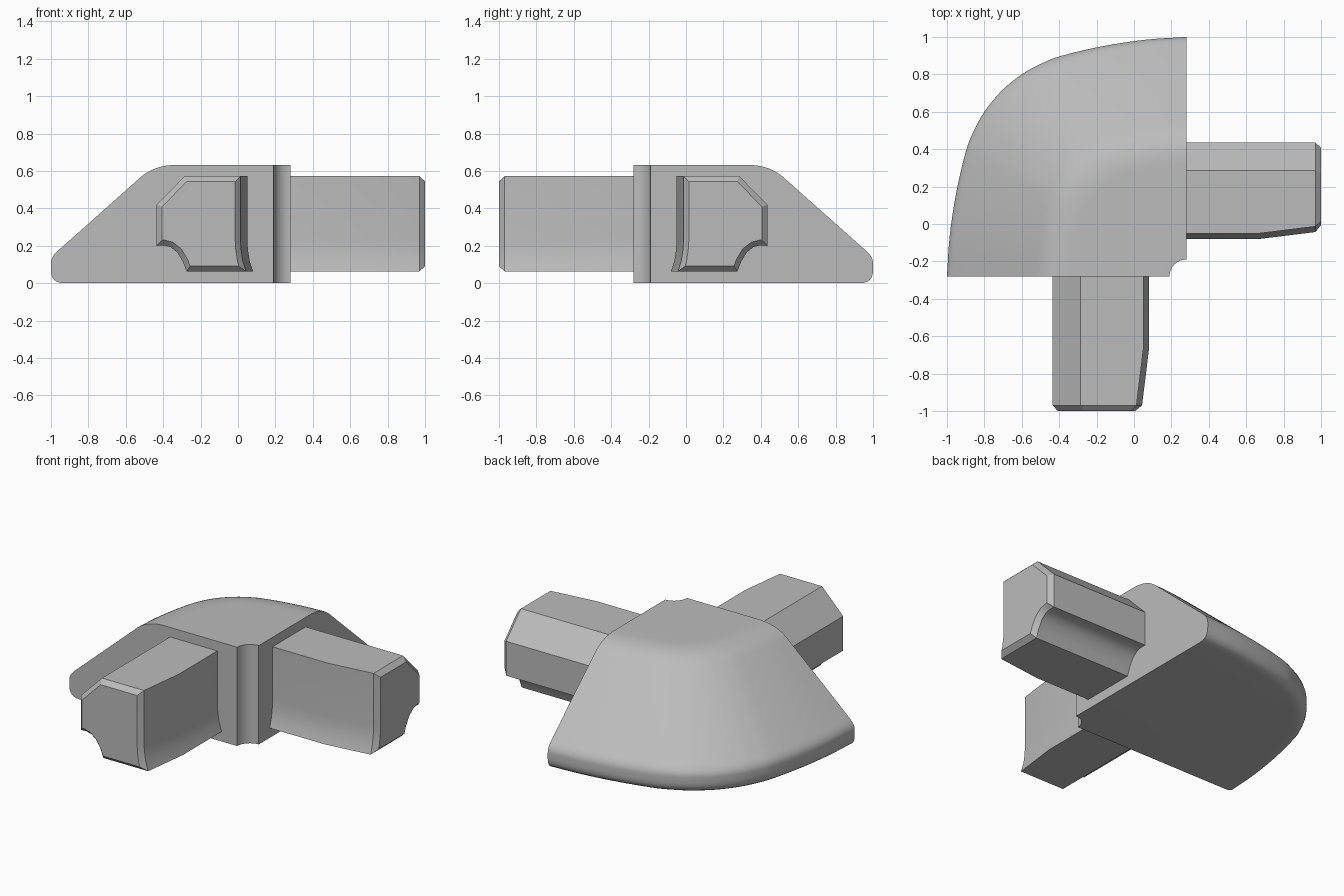
import bpy, bmesh, math
from mathutils import Vector

if "Cube" in bpy.data.objects:
    bpy.data.objects.remove(bpy.data.objects["Cube"])

grey = bpy.data.materials.new("mid grey")
grey.diffuse_color = (0.5, 0.5, 0.5, 1)
grey.use_nodes = True
grey.node_tree.nodes["Principled BSDF"].inputs["Base Color"].default_value = grey.diffuse_color

CORNER = Vector((0.28, -0.28))   # inner corner the body fans out from
REACH = 1.28                     # distance from that corner to the outer rim
NOTCH = 0.09                     # radius of the groove at the inner corner


def flip(p):
    """Mirror a plan point across the diagonal."""
    return Vector((-p[1], -p[0]))


def spline(points, steps):
    """Catmull-Rom curve through the points."""
    pts = [Vector(p) for p in points]
    pts = [2 * pts[0] - pts[1]] + pts + [2 * pts[-1] - pts[-2]]
    out = []
    for a, b, c, d in zip(pts, pts[1:], pts[2:], pts[3:]):
        for s in range(steps):
            t = s / steps
            out.append(0.5 * (2 * b + (c - a) * t + (2 * a - 5 * b + 4 * c - d) * t * t
                              + (3 * b - a - 3 * c + d) * t ** 3))
    return out + [pts[-2]]


def round_corner(a, b, c, n=7):
    """Quadratic fillet from a to c with control point b."""
    a, b, c = Vector(a), Vector(b), Vector(c)
    return [a * (1 - t) ** 2 + b * 2 * t * (1 - t) + c * t * t
            for t in (i / (n - 1) for i in range(n))]


def finish(bm, name):
    bmesh.ops.recalc_face_normals(bm, faces=bm.faces)
    mesh = bpy.data.meshes.new(name)
    bm.to_mesh(mesh)
    bm.free()
    obj = bpy.data.objects.new(name, mesh)
    bpy.context.collection.objects.link(obj)
    mesh.materials.append(grey)
    bpy.ops.object.select_all(action='DESELECT')
    obj.select_set(True)
    bpy.context.view_layer.objects.active = obj
    bpy.ops.object.shade_smooth_by_angle(angle=math.radians(25))
    return obj


def loft(bm, rings):
    """Skin closed rings and cap both ends; returns the last cap."""
    loops = [[bm.verts.new(p) for p in ring] for ring in rings]
    n = len(loops[0])
    for a, b in zip(loops, loops[1:]):
        for i in range(n):
            j = (i + 1) % n
            bm.faces.new((a[i], a[j], b[j], b[i]))
    bm.faces.new(loops[0][::-1])
    return bm.faces.new(loops[-1])


# Corner body: sloped profile fanned around the inner corner along a rounded plan
half = [(-1, -0.28), (-0.985, -0.06), (-0.95, 0.17), (-0.9, 0.385),
        (-0.86, 0.49), (-0.8, 0.6), (-0.71, 0.71)]
rim = spline(half + [flip(p) for p in half[-2::-1]], 4)
profile = (round_corner((-0.93, 0), (-1, 0), (-1, 0.07))
           + round_corner((-1, 0.105), (-1, 0.14), (-0.963, 0.173))
           + round_corner((-0.52, 0.567), (-0.445, 0.633), (-0.32, 0.633), 10))
rings = []
for p in rim:
    ray = p - CORNER
    groove = CORNER + ray.normalized() * NOTCH
    ring = [(*groove, 0)]
    for x, z in profile:
        q = CORNER + ray * ((0.28 - x) / REACH)
        ring.append((q.x, q.y, z))
    ring.append((*groove, 0.633))
    rings.append(ring)
bm = bmesh.new()
loft(bm, rings)
finish(bm, "corner_body")

# Insert arms: chamfered section with a scooped lower corner and a tapered inner side
outer_side = [(-0.275, 0.063), (-0.295, 0.115), (-0.325, 0.165), (-0.36, 0.193),
              (-0.395, 0.202), (-0.435, 0.2), (-0.435, 0.42), (-0.285, 0.572)]
inner_side = [(0.05, 0.572), (0.05, 0.23), (0.053, 0.18), (0.062, 0.12), (0.08, 0.063)]
TAPER = 0.037


def section(y, shift):
    pts = outer_side + [(x - shift, z) for x, z in inner_side]
    return [(x, y, z) for x, z in pts]


def arm(name, mirrored):
    bm = bmesh.new()
    cap = loft(bm, [section(-0.25, 0), section(-0.67, 0), section(-0.97, TAPER)])
    bmesh.ops.recalc_face_normals(bm, faces=bm.faces)
    bmesh.ops.inset_region(bm, faces=[cap], thickness=0.028, depth=0.03,
                           use_even_offset=True)
    for v in bm.verts:
        if v.co.y < -0.98:
            v.co.y = -1
        if mirrored:
            v.co.xy = flip(v.co)
    finish(bm, name)


arm("front_arm", False)
arm("right_arm", True)
